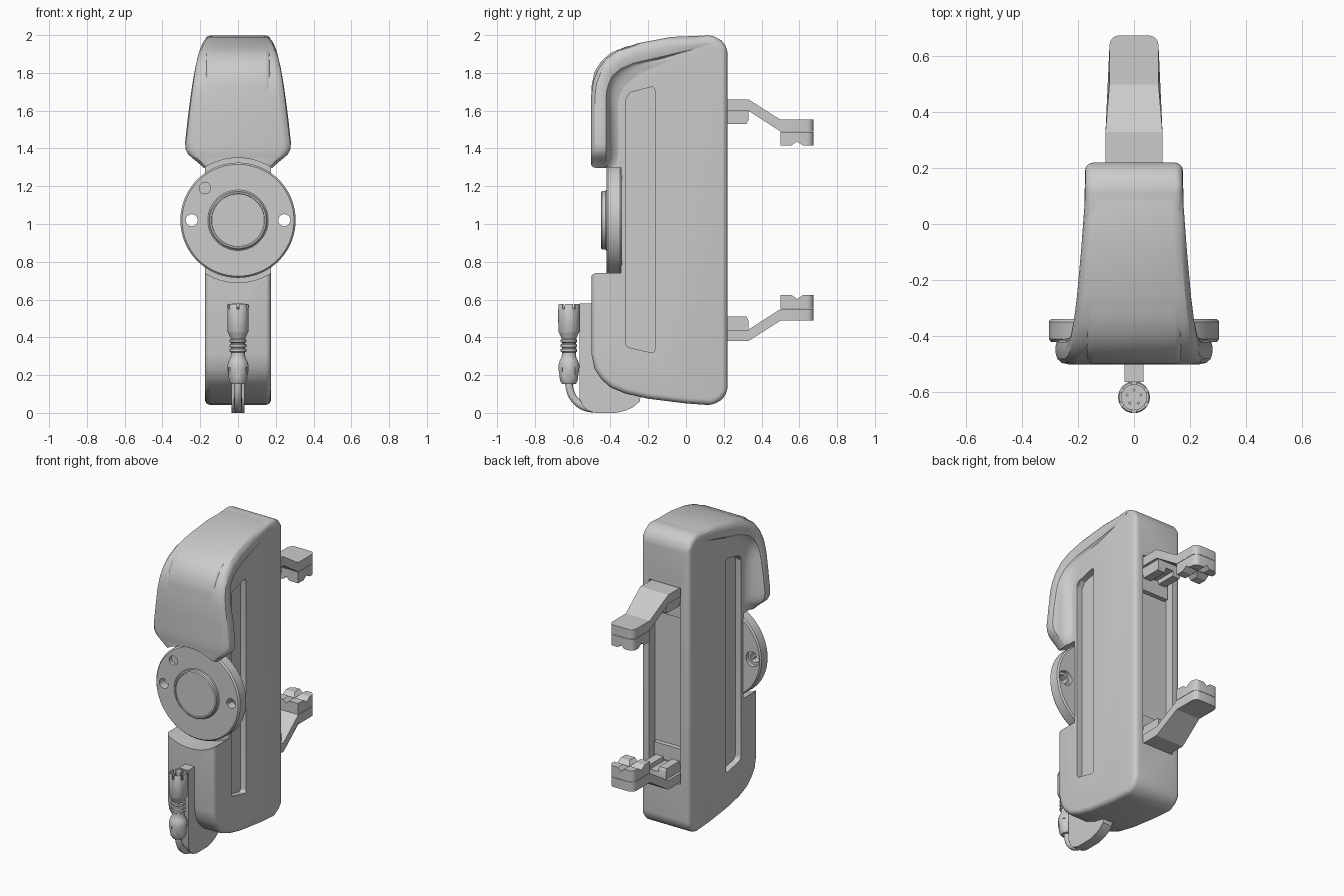
import bpy, bmesh, math
from mathutils import Vector, Matrix

if "Cube" in bpy.data.objects:
    bpy.data.objects.remove(bpy.data.objects["Cube"])

MID = 1.02  # height of the disc and of the symmetry plane


def to_object(name, bm):
    bmesh.ops.recalc_face_normals(bm, faces=bm.faces)
    me = bpy.data.meshes.new(name)
    bm.to_mesh(me)
    bm.free()
    ob = bpy.data.objects.new(name, me)
    bpy.context.collection.objects.link(ob)
    return ob


def prism(name, yz, x0, x1, rnd=0.0):
    """Extrude a (y, z) outline along x, optionally rounding its corners."""
    bm = bmesh.new()
    face = bm.faces.new([bm.verts.new((x0, y, z)) for y, z in yz])
    bmesh.ops.solidify
    res = bmesh.ops.extrude_face_region(bm, geom=[face], use_keep_orig=True)
    bmesh.ops.translate(bm, vec=(x1 - x0, 0, 0),
                        verts=[g for g in res['geom'] if isinstance(g, bmesh.types.BMVert)])
    if rnd:
        es = [e for e in bm.edges if abs(e.verts[0].co.x - e.verts[1].co.x) > 1e-5]
        bmesh.ops.bevel(bm, geom=es, offset=rnd, segments=4, profile=0.5, affect='EDGES')
    return to_object(name, bm)


def lathe(name, prof, loc, along_y=False, steps=48):
    """Revolve an (r, h) profile about z, or about y when along_y is set."""
    bm = bmesh.new()
    vs = [bm.verts.new((r, 0, h)) for r, h in prof]
    es = [bm.edges.new(p) for p in zip(vs, vs[1:])]
    bmesh.ops.spin(bm, geom=vs + es, axis=(0, 0, 1), cent=(0, 0, 0),
                   angle=2 * math.pi, steps=steps, use_merge=False)
    bmesh.ops.remove_doubles(bm, verts=bm.verts, dist=1e-5)
    if along_y:
        bmesh.ops.rotate(bm, verts=bm.verts, matrix=Matrix.Rotation(-math.pi / 2, 3, 'X'))
    bmesh.ops.translate(bm, verts=bm.verts, vec=loc)
    return to_object(name, bm)


def rod(name, r, h0, h1, loc, along_y=True, steps=32):
    return lathe(name, [(0, h0), (r, h0), (r, h1), (0, h1)], loc, along_y, steps)


def box(name, size, loc, rot=None):
    bm = bmesh.new()
    bmesh.ops.create_cube(bm, size=1)
    m = Matrix.Translation(loc) @ (rot or Matrix()) @ Matrix.Diagonal((*size, 1))
    bmesh.ops.transform(bm, matrix=m, verts=bm.verts)
    return to_object(name, bm)


def apply(ob, mod):
    bpy.context.view_layer.objects.active = ob
    bpy.ops.object.modifier_apply(modifier=mod.name)


def cut(ob, *cutters):
    for c in cutters:
        mod = ob.modifiers.new('cut', 'BOOLEAN')
        mod.operation, mod.solver, mod.object = 'DIFFERENCE', 'EXACT', c
        apply(ob, mod)
        bpy.data.objects.remove(c)


def bevel(ob, width, seg=3):
    mod = ob.modifiers.new('bevel', 'BEVEL')
    mod.width, mod.segments, mod.limit_method = width, seg, 'ANGLE'
    mod.angle_limit = math.radians(30)
    apply(ob, mod)


def disc_pocket():
    return rod('pocket_cutter', 0.33, -0.8, -0.345, (0, 0, MID), steps=64)


# Main housing: half side outline mirrored about the mid height
low = [(0.22, 0.11), (0.19, 0.07), (0.14, 0.04), (0.0, 0.05), (-0.2, 0.075), (-0.32, 0.102),
       (-0.4, 0.135), (-0.45, 0.18), (-0.485, 0.235), (-0.5, 0.31)]
body = prism('housing', low + [(y, 2 * MID - z) for y, z in reversed(low)], -0.175, 0.175)
bevel(body, 0.03, 4)
cut(body, disc_pocket(), box('recess_cutter', (0.23, 0.12, 1.29), (0, 0.22, MID)))
slot = [(-0.32, 0.35), (-0.165, 0.315), (-0.165, 1.73), (-0.32, 1.69)]
for a, b in ((0.135, 0.3), (-0.3, -0.135)):
    cut(body, prism('slot_cutter', slot, a, b, 0.022))

# Flared hood: cross sections swept over the top and down the front (outer, inner lip, root)
stations = [((0.16, 1.985), (0.12, 1.945), (0.10, 1.93)),
            ((0.08, 1.997), (0.05, 1.92), (0.05, 1.90)),
            ((-0.08, 1.99), (-0.11, 1.88), (-0.08, 1.83)),
            ((-0.25, 1.958), (-0.28, 1.84), (-0.22, 1.76)),
            ((-0.35, 1.925), (-0.345, 1.81), (-0.27, 1.72)),
            ((-0.42, 1.88), (-0.385, 1.775), (-0.30, 1.69)),
            ((-0.465, 1.82), (-0.405, 1.73), (-0.32, 1.66)),
            ((-0.49, 1.76), (-0.414, 1.69), (-0.33, 1.64)),
            ((-0.502, 1.68), (-0.415, 1.64), (-0.335, 1.61))]
stations += [((-0.502, z), (-0.415, z), (-0.335, z))
             for z in (1.55, 1.43, 1.395, 1.37, 1.35, 1.33, 1.31, 1.295, 1.28)]
foot_w = {1.395: 0.277, 1.37: 0.265, 1.35: 0.243, 1.33: 0.218, 1.31: 0.195, 1.295: 0.181, 1.28: 0.176}
bm = bmesh.new()
rings = []
for P, Q, R in stations:
    P, Q, R = Vector(P), Vector(Q), Vector(R)
    w = foot_w.get(round(P.y, 3), 0.28 - 0.11 * (P.y - 1.4) - 0.07 * (P.x + 0.45))
    w = max(w, 0.176)
    C, half = R.lerp(Q, 0.85), []
    for i in range(6):
        t = i / 5
        yz = R * (1 - t) ** 2 + C * 2 * t * (1 - t) + Q * t * t
        half.append((0.168 * (1 - t) ** 2 + 0.36 * t * (1 - t) + (w - 0.015) * t * t, yz))
    half += [(w - 0.003, Q.lerp(P, 0.1)), (w, Q.lerp(P, 0.25)), (w, Q.lerp(P, 0.55)),
             (w - 0.006, Q.lerp(P, 0.78)), (w - 0.022, Q.lerp(P, 0.94)), (w - 0.045, P)]
    pts = half + [(-x, yz) for x, yz in reversed(half)]
    rings.append([bm.verts.new((x, yz.x, yz.y)) for x, yz in pts])
n = len(rings[0])
for a, b in zip(rings, rings[1:]):
    for i in range(n):
        bm.faces.new((a[i], a[(i + 1) % n], b[(i + 1) % n], b[i]))
bm.faces.new(rings[0])
bm.faces.new(rings[-1])
hood = to_object('flared_hood', bm)
cut(hood, disc_pocket())

# Round mounting disc with raised hub and screw holes
disc = lathe('mounting_disc', [(0, -0.34), (0.297, -0.34), (0.305, -0.35), (0.305, -0.412),
             (0.296, -0.422), (0.16, -0.422), (0.155, -0.426), (0.155, -0.444), (0.149, -0.45),
             (0.141, -0.45), (0.139, -0.445), (0, -0.445)], (0, 0, MID), True, 72)
for x in (-0.245, 0.245):
    cut(disc, rod('hole_cutter', 0.032, -0.6, -0.2, (x, 0, MID)),
        rod('counterbore_cutter', 0.048, -0.365, -0.2, (x, 0, MID)))
cut(disc, rod('dimple_cutter', 0.03, -0.6, -0.40, (-0.175, 0, 1.19)))

# Two clamp arms, the lower one mirrored
for label, f in (('upper', lambda z: z), ('lower', lambda z: 2 * MID - z)):
    def flip(pts):
        return [(y, f(z)) for y, z in pts]

    def round_tip(ob):
        bm = bmesh.new()
        bm.from_mesh(ob.data)
        for v in bm.verts:
            k = min(max((v.co.y - 0.33) / 0.17, 0), 1)
            v.co.x *= 1 - 0.14 * k
        es = [e for e in bm.edges if all(v.co.y > 0.669 for v in e.verts)
              and abs(e.verts[0].co.z - e.verts[1].co.z) > 0.01]
        bmesh.ops.bevel(bm, geom=es, offset=0.035, segments=4, profile=0.5, affect='EDGES')
        bm.to_mesh(ob.data)
        bm.free()

    arm = prism(label + '_arm', flip([(0.165, 1.66), (0.33, 1.66), (0.5, 1.552), (0.675, 1.552),
                (0.675, 1.49), (0.5, 1.49), (0.33, 1.6), (0.165, 1.6)]), -0.102, 0.102)
    round_tip(arm)
    pad = prism(label + '_grip_pad', flip([(0.5, 1.488), (0.675, 1.488), (0.675, 1.415),
                (0.62, 1.415), (0.588, 1.437), (0.556, 1.415), (0.5, 1.415)]), -0.102, 0.102)
    round_tip(pad)
    cut(pad, box('groove_cutter', (0.035, 0.4, 0.035), (0, 0.59, f(1.412)),
                 Matrix.Rotation(math.pi / 4, 4, 'Y')))
    block = prism(label + '_slide_block', flip([(0.165, 1.6), (0.33, 1.6), (0.33, 1.548),
                  (0.32, 1.53), (0.165, 1.53)]), -0.085, 0.085)
    cut(block, box('notch_cutter', (0.06, 0.3, 0.05), (0, 0.33, f(1.535))))
    box(label + '_slide_foot', (0.2, 0.03, 0.1), (0, 0.175, f(1.5)))

# Cable bracket below the housing
prism('cable_bracket', [(-0.565, 0.578), (-0.48, 0.578), (-0.46, 0.2), (-0.24, 0.09), (-0.245, 0.06),
      (-0.28, 0.03), (-0.32, 0.012), (-0.37, 0.0), (-0.48, 0.0), (-0.52, 0.012), (-0.55, 0.04),
      (-0.565, 0.08)], -0.034, 0.034)

# Plug with open top, grip collar and strain-relief ribs
ribs = []
for z in (0.325, 0.35, 0.375):
    ribs += [(0.037, z - 0.004), (0.044, z), (0.044, z + 0.012), (0.037, z + 0.016)]
plug = lathe('plug', [(0, 0.152), (0.036, 0.152), (0.046, 0.168), (0.055, 0.225), (0.055, 0.255),
             (0.048, 0.278), (0.04, 0.29), (0.037, 0.31)] + ribs +
             [(0.044, 0.405), (0.05, 0.42), (0.056, 0.43), (0.057, 0.57), (0.053, 0.577),
              (0.045, 0.577), (0.045, 0.49), (0, 0.49)], (0, -0.62, 0), steps=32)
for i in range(3):
    turn = Matrix.Rotation(math.pi * (i + 0.5) / 3, 4, 'Z')
    cut(plug, box('rim_notch_cutter', (0.2, 0.014, 0.06), (0, -0.62, 0.58), turn))
for i in range(6):
    a = math.pi * (i + 0.5) / 3
    c, s = math.cos(a), math.sin(a)
    cut(plug, box('grip_cutter', (0.014, 0.02, 0.05), (0.056 * c, -0.62 + 0.056 * s, 0.215),
                  Matrix.Rotation(a, 4, 'Z')))
for i in range(5):
    a = 2 * math.pi * i / 5 + math.pi / 2
    rod('plug_pin_%d' % (i + 1), 0.005, 0.485, 0.56,
        (0.026 * math.cos(a), -0.62 + 0.026 * math.sin(a), 0), False, 10)

# Cable looping from the plug into the bracket
cu = bpy.data.curves.new('cable', 'CURVE')
cu.dimensions, cu.bevel_depth, cu.bevel_resolution, cu.use_fill_caps = '3D', 0.02, 4, True
sp = cu.splines.new('BEZIER')
sp.bezier_points.add(2)
for p, (co, h) in zip(sp.bezier_points, [((0, -0.62, 0.17), (0, 0, -0.03)),
                      ((0, -0.575, 0.055), (0, 0.04, -0.035)), ((0, -0.46, 0.022), (0, 0.04, 0))]):
    p.co, p.handle_left, p.handle_right = co, Vector(co) - Vector(h), Vector(co) + Vector(h)
bpy.context.collection.objects.link(bpy.data.objects.new('cable', cu))

# Smooth shading with sharp edges kept
for ob in bpy.context.collection.objects:
    if ob.type == 'MESH':
        bpy.ops.object.select_all(action='DESELECT')
        ob.select_set(True)
        bpy.context.view_layer.objects.active = ob
        bpy.ops.object.shade_smooth_by_angle(angle=math.radians(32))
